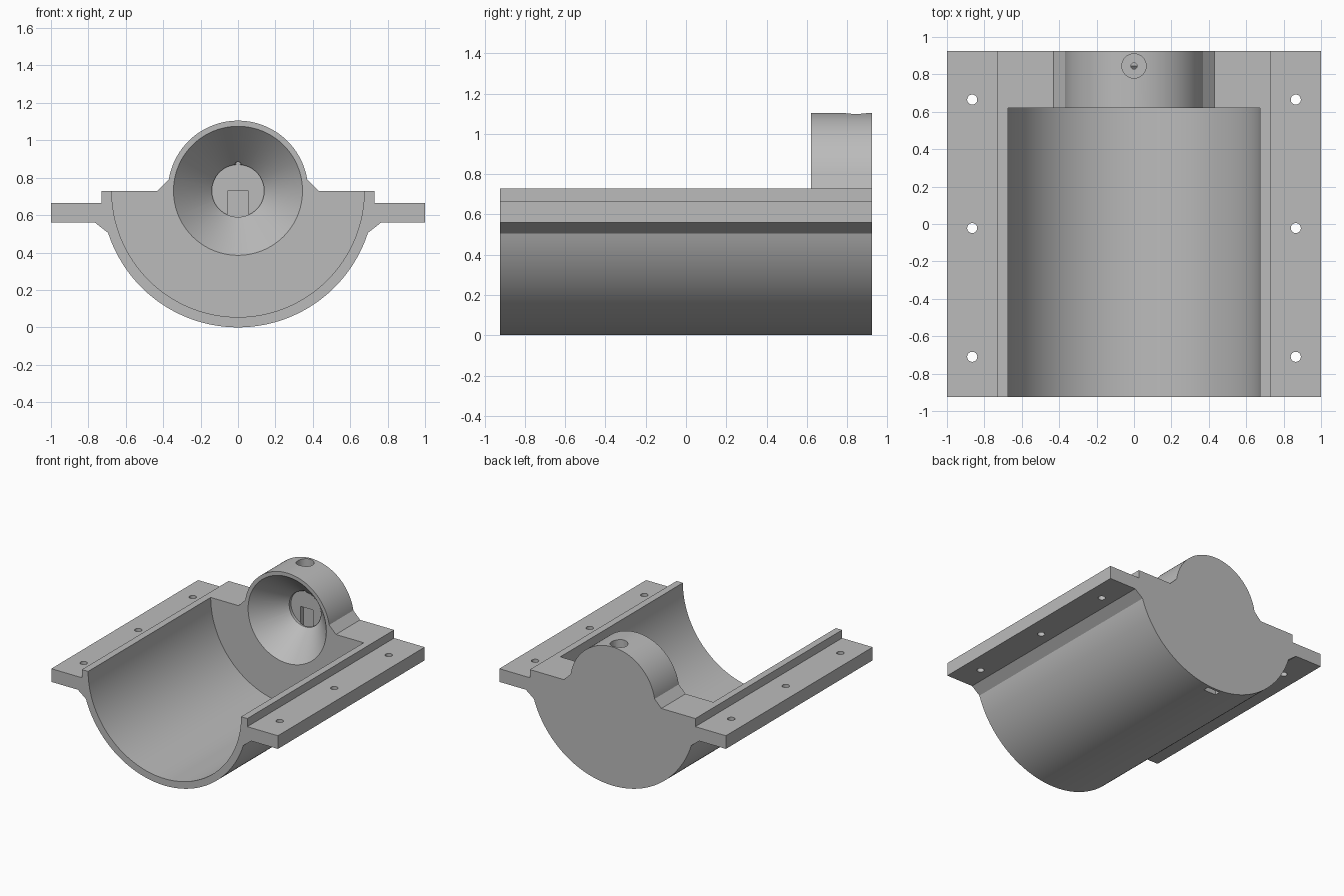
import bpy, bmesh
from math import sin, cos, asin, pi, radians
from mathutils import Matrix, Vector

cube = bpy.data.objects.get("Cube")
if cube:
    bpy.data.objects.remove(cube)

AXIS_Z = 0.73            # height of the trough and boss axis
HALF = 0.925             # half length
WALL_Y = 0.62            # inner face of the end wall

grey = bpy.data.materials.new("plain grey")
grey.use_nodes = True
grey.diffuse_color = (0.5, 0.5, 0.5, 1)
grey.node_tree.nodes["Principled BSDF"].inputs["Base Color"].default_value = (0.5, 0.5, 0.5, 1)


def finish(name, bm):
    bmesh.ops.recalc_face_normals(bm, faces=bm.faces)
    mesh = bpy.data.meshes.new(name)
    bm.to_mesh(mesh)
    bm.free()
    mesh.materials.append(grey)
    obj = bpy.data.objects.new(name, mesh)
    bpy.context.collection.objects.link(obj)
    return obj


def prism(name, outline, y0, y1):
    """Extrude a closed x-z outline along y."""
    bm = bmesh.new()
    face = bm.faces.new([bm.verts.new((x, y0, z)) for x, z in outline])
    new = bmesh.ops.extrude_face_region(bm, geom=[face])["geom"]
    moved = [v for v in new if isinstance(v, bmesh.types.BMVert)]
    bmesh.ops.translate(bm, verts=moved, vec=(0, y1 - y0, 0))
    return finish(name, bm)


def rod(name, start, end, r1, r2, sides):
    """Cylinder or cone between two points."""
    a, b = Vector(start), Vector(end)
    turn = (b - a).to_track_quat('Z', 'Y').to_matrix().to_4x4()
    bm = bmesh.new()
    bmesh.ops.create_cone(bm, cap_ends=True, segments=sides, radius1=r1, radius2=r2,
                          depth=(b - a).length,
                          matrix=Matrix.Translation((a + b) / 2) @ turn)
    return finish(name, bm)


def arc(r, a0, a1, n):
    return [(r * cos(a0 + (a1 - a0) * i / n), AXIS_Z + r * sin(a0 + (a1 - a0) * i / n))
            for i in range(n + 1)]


def cut(target, cutter):
    cutter.hide_render = True
    mod = target.modifiers.new("cut", 'BOOLEAN')
    mod.operation = 'DIFFERENCE'
    mod.solver = 'EXACT'
    mod.object = cutter
    bpy.context.view_layer.objects.active = target
    bpy.ops.object.modifier_apply(modifier=mod.name)
    bpy.data.objects.remove(cutter)


# Housing section: shell, chamfer, flange, step and boss, then mirrored
low = -asin((AXIS_Z - 0.505) / 0.73)
fillet = asin(0.06 / 0.375)
half = arc(0.73, -pi / 2, low, 40)
half += [(0.765, 0.56), (1, 0.56), (1, 0.665), (0.73, 0.665), (0.73, AXIS_Z), (0.43, AXIS_Z)]
half += arc(0.375, fillet, pi / 2, 40)
section = half + [(-x, z) for x, z in half[-2:0:-1]]
housing = prism("trough_housing", section, -HALF, HALF)

# Open trough in front of the end wall
trough = arc(0.675, 0, -pi, 80) + [(-0.675, 1.3), (0.675, 1.3)]
cut(housing, prism("trough_cutter", trough, -1.2, WALL_Y))

# Funnel and short bore in the end wall
slope = (0.345 - 0.14) / (0.845 - WALL_Y)
cut(housing, rod("funnel_cutter", (0, WALL_Y - 0.05, AXIS_Z), (0, 0.845, AXIS_Z),
                 0.345 + 0.05 * slope, 0.14, 96))
cut(housing, rod("bore_cutter", (0, 0.8, AXIS_Z), (0, 0.868, AXIS_Z), 0.14, 0.14, 96))

# Slot rising from the underside behind the bore
slot = [(-0.055, -0.1), (0.055, -0.1), (0.055, AXIS_Z), (-0.055, AXIS_Z)]
cut(housing, prism("slot_cutter", slot, 0.86, 0.905))

# Counterbored screw hole on top of the boss
cut(housing, rod("counterbore_cutter", (0, 0.845, 0.99), (0, 0.845, 1.2), 0.065, 0.065, 40))
cut(housing, rod("pilot_cutter", (0, 0.845, 0.8), (0, 0.845, 1.1), 0.017, 0.017, 20))

# Flange bolt holes
for x in (-0.865, 0.865):
    for y in (-0.71, -0.022, 0.665):
        cut(housing, rod("bolt_cutter", (x, y, 0.5), (x, y, 0.72), 0.027, 0.027, 24))

bpy.ops.object.select_all(action='DESELECT')
housing.select_set(True)
bpy.context.view_layer.objects.active = housing
bpy.ops.object.shade_smooth_by_angle(angle=radians(25))
